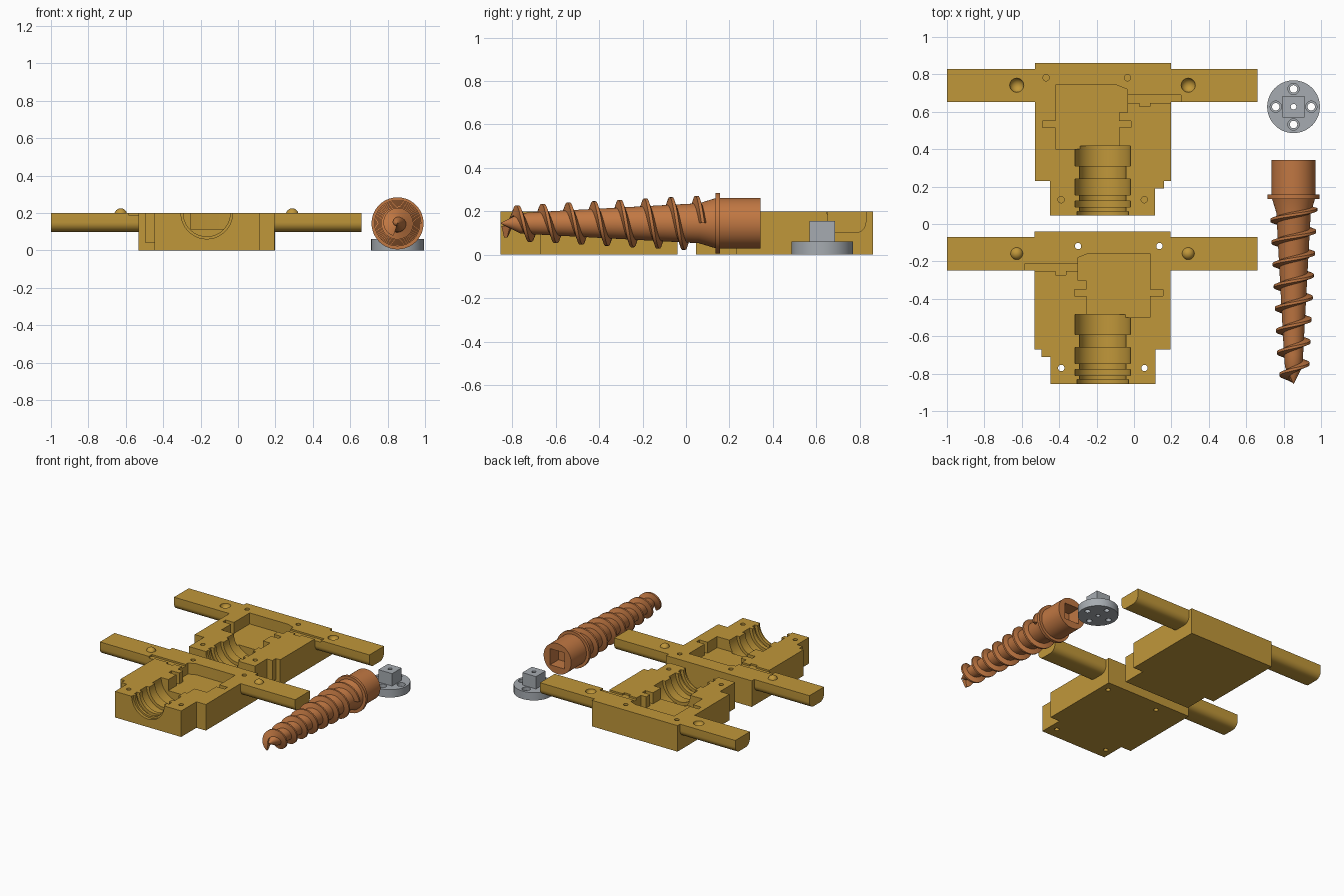
import bpy, bmesh, math
from mathutils import Vector

if "Cube" in bpy.data.objects:
    bpy.data.objects.remove(bpy.data.objects["Cube"])

CX = -0.167            # mirror line shared by both mould halves
SX, SZ, NY = 0.853, 0.145, 0.627   # screw axis, nut centre


def material(name, rgb):
    m = bpy.data.materials.new(name)
    m.diffuse_color = (*rgb, 1)
    m.use_nodes = True
    m.node_tree.nodes["Principled BSDF"].inputs["Base Color"].default_value = m.diffuse_color
    return m


GOLD = material("mould gold", (0.53, 0.31, 0.042))
COPPER = material("screw copper", (0.53, 0.185, 0.055))
GREY = material("nut grey", (0.38, 0.41, 0.44))


def finish(name, bm, mat):
    bmesh.ops.recalc_face_normals(bm, faces=bm.faces)
    me = bpy.data.meshes.new(name)
    bm.to_mesh(me)
    bm.free()
    me.materials.append(mat)
    ob = bpy.data.objects.new(name, me)
    bpy.context.collection.objects.link(ob)
    return ob


def loft(name, rings, mat):
    """Skin closed rings of points and cap both ends."""
    bm = bmesh.new()
    rows = [[bm.verts.new(p) for p in ring] for ring in rings]
    n = len(rows[0])
    for a, b in zip(rows, rows[1:]):
        for i in range(n):
            j = (i + 1) % n
            bm.faces.new((a[i], a[j], b[j], b[i]))
    bm.faces.new(rows[0])
    bm.faces.new(rows[-1])
    return finish(name, bm, mat)


def prism(name, pts, z0, z1, mat):
    return loft(name, [[(x, y, z) for x, y in pts] for z in (z0, z1)], mat)


def rect(x0, x1, y0, y1):
    return [(x0, y0), (x1, y0), (x1, y1), (x0, y1)]


def circle(x, y, r, n=32):
    return [(x + r * math.cos(2 * math.pi * i / n), y + r * math.sin(2 * math.pi * i / n))
            for i in range(n)]


def lathe_y(name, cx, cz, profile, mat, n=64):
    return loft(name, [[(x, y, z) for x, z in circle(cx, cz, r, n)] for y, r in profile], mat)


def ball(name, x, y, z, r, mat):
    bm = bmesh.new()
    bmesh.ops.create_uvsphere(bm, u_segments=32, v_segments=16, radius=r)
    bmesh.ops.translate(bm, verts=bm.verts, vec=Vector((x, y, z)))
    return finish(name, bm, mat)


def combine(ob, tools):
    """Apply a list of (operation, helper) booleans and drop the helpers."""
    for op, tool in tools:
        m = ob.modifiers.new("bool", 'BOOLEAN')
        m.operation, m.solver, m.object = op, 'EXACT', tool
        dg = bpy.context.evaluated_depsgraph_get()
        me = bpy.data.meshes.new_from_object(ob.evaluated_get(dg))
        ob.modifiers.clear()
        ob.data = me
        bpy.data.objects.remove(tool)


def smooth(ob):
    bpy.ops.object.select_all(action='DESELECT')
    ob.select_set(True)
    bpy.context.view_layer.objects.active = ob
    bpy.ops.object.shade_smooth_by_angle(angle=math.radians(32))


POCKET = [(-.42, .40), (-.42, .515), (-.49, .515), (-.49, .55), (-.42, .55), (-.42, .742),
          (-.09, .742), (-.035, .72), (-.035, .597), (-.08, .597), (-.08, .55), (-.015, .55),
          (-.015, .515), (-.08, .515), (-.08, .40)]
BORE = [(.0, .138), (.068, .138), (.068, .125), (.09, .125), (.09, .148), (.123, .148),
        (.123, .125), (.155, .125), (.155, .148), (.24, .148), (.24, .125), (.31, .125),
        (.31, .148), (.417, .148)]


def mould_half(name, mirrored):
    dy = -0.9 if mirrored else 0

    def T(pts):
        return [(2 * CX - x if mirrored else x, y + dy) for x, y in pts]

    def P(pts, z0, z1):
        return prism("helper", T(pts), z0, z1, GOLD)

    # block with narrowed mouth
    ob = prism(name, T([(-.53, .86), (-.53, .23), (-.45, .23), (-.45, .045), (.113, .045),
                        (.113, .23), (.197, .23), (.197, .86)]), 0, .2, GOLD)
    # handle bar with rounded lower edges
    r, prof = .05, [(.83, .2), (.652, .2)]
    for cy, a0 in ((.652 + r, 180), (.83 - r, 270)):
        for i in range(9):
            a = math.radians(a0 + i * 90 / 8)
            prof.append((cy + r * math.cos(a), .1 + r + r * math.sin(a)))
    bar = loft("helper", [[(x, y + dy, z) for y, z in prof] for x in (-1, .66)], GOLD)
    cut, add = 'DIFFERENCE', 'UNION'
    tools = [(add, bar), (add, P(rect(.10, .16, .19, .24), .04, .2)),
             # cavity, bore and wire slot
             (cut, P(POCKET, .115, .3)),
             (cut, lathe_y("helper", CX, .2, [(y + dy, r) for y, r in BORE], GOLD)),
             (cut, P(rect(-.06, .25, .648, .69), .187, .3)),
             (cut, P(rect(.03, .085, .628, .66), .187, .3))]
    # bolt holes: open right through on one half, blind on the other
    for x, y in ((-.47, .782), (-.035, .782), (-.39, .13), (.055, .13)):
        tools.append((cut, P(circle(x, y, .017), -.1 if mirrored else .08, .3)))
    # registration pegs and sockets
    for x in (-.627, .29):
        if mirrored:
            tools.append((add, ball("helper", x, .742 + dy, .191, .034, GOLD)))
        else:
            tools.append((cut, ball("helper", x, .742, .203, .038, GOLD)))
    combine(ob, tools)
    smooth(ob)


mould_half("mould_half_back", False)
mould_half("mould_half_front", True)

# screw shaft with collar, head and pointed tip
shaft = lathe_y("screw_shaft", SX, SZ, [(-.855, .001), (-.765, .046), (-.70, .051), (.06, .092),
                (.135, .115), (.135, .139), (.157, .139), (.157, .117), (.342, .117)], COPPER)
combine(shaft, [('DIFFERENCE', loft("helper", [[(x, y, z) for x, z in
        rect(SX - .062, SX + .062, SZ - .062, SZ + .062)] for y in (.24, .4)], COPPER))])
smooth(shaft)

# helical thread: tapered section swept around the shaft
rings, steps, t0, t1 = [], 32, -0.45, 7.25
count = int((t1 - t0) * steps)
for i in range(count + 1):
    t = t0 + (t1 - t0) * i / count
    y = -.777 + .118 * t
    k = (y + .777) / .826
    outer, inner = .083 + .043 * k, .035 + .045 * k
    if t < 0:
        inner = .035 + .05 * t
        outer = .083 + .03 * t
    a = 2 * math.pi * t
    rings.append([(SX + r * math.sin(a), y + d, SZ + r * math.cos(a))
                  for r, d in ((inner, -.02), (outer, -.007), (outer, .007), (inner, .02))])
smooth(loft("screw_thread", rings, COPPER))

# drive flange: disc, square post, centre hole and four counterbored holes
nut = prism("drive_flange", circle(SX, NY, .141, 64), 0, .06, GREY)
parts = [('UNION', prism("helper", rect(SX - .058, SX + .058, NY - .058, NY + .058),
                         .03, .155, GREY)),
         ('DIFFERENCE', prism("helper", circle(SX, NY, .015), -.1, .3, GREY))]
for dx, dy in ((1, 0), (-1, 0), (0, 1), (0, -1)):
    x, y = SX + .095 * dx, NY + .095 * dy
    parts.append(('DIFFERENCE', prism("helper", circle(x, y, .02), -.1, .3, GREY)))
    parts.append(('DIFFERENCE', prism("helper", circle(x, y, .03), .035, .3, GREY)))
combine(nut, parts)
smooth(nut)
